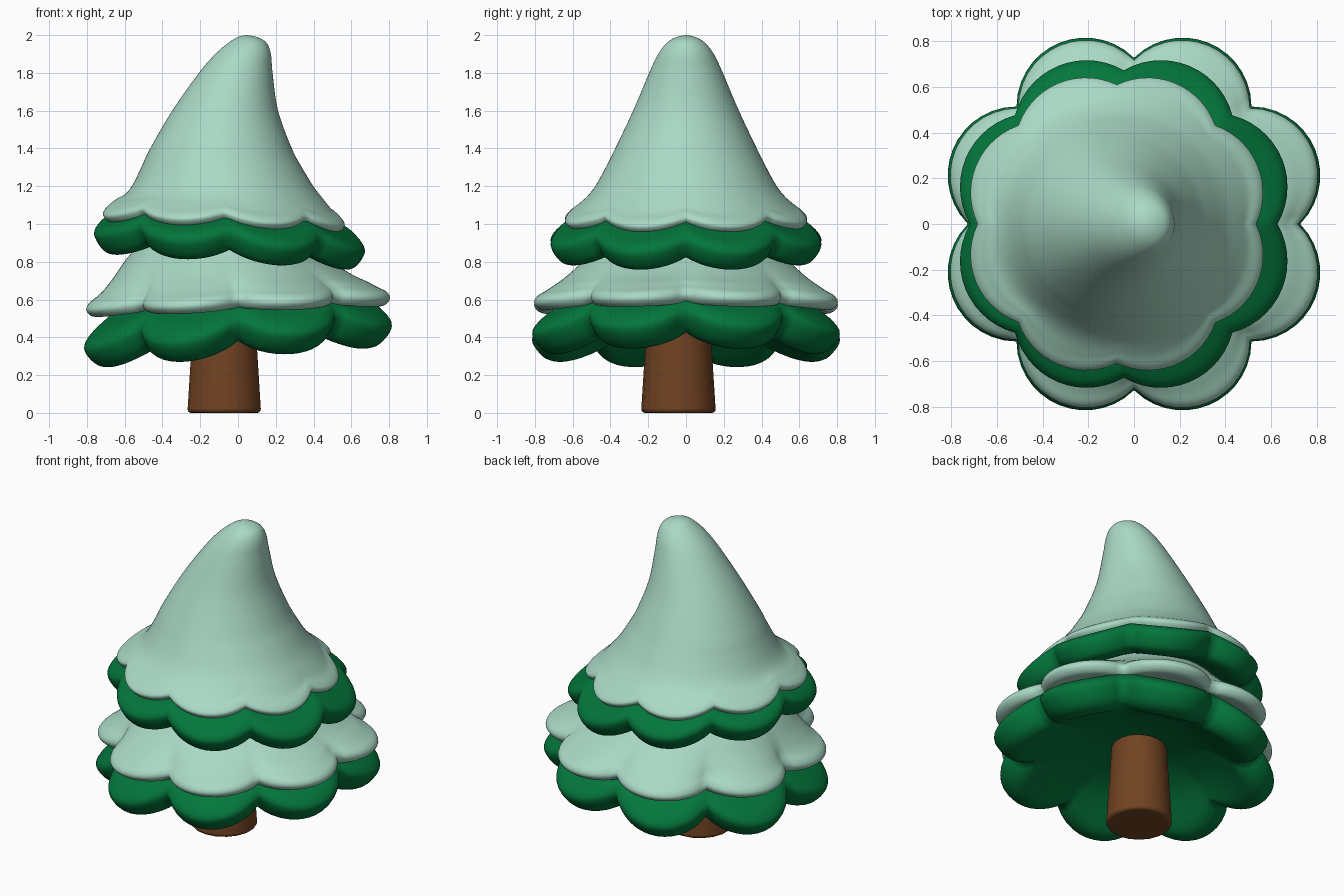
import bpy, bmesh, math
from mathutils import Vector

if "Cube" in bpy.data.objects:
    bpy.data.objects.remove(bpy.data.objects["Cube"])


def material(name, rgb):
    m = bpy.data.materials.new(name)
    m.diffuse_color = (*rgb, 1)
    m.use_nodes = True
    m.node_tree.nodes["Principled BSDF"].inputs["Base Color"].default_value = m.diffuse_color
    return m


SNOW = material("pale frost green", (0.40, 0.69, 0.56))
GREEN = material("pine green", (0.001, 0.18, 0.044))
BROWN = material("bark brown", (0.165, 0.056, 0.016))


def smooth_rows(rows, steps=5):
    """Catmull-Rom curve through the profile rows."""
    pts = [Vector(r) for r in rows]
    out = []
    for i in range(len(pts) - 1):
        a, b, c, d = pts[max(i - 1, 0)], pts[i], pts[i + 1], pts[min(i + 2, len(pts) - 1)]
        for k in range(steps):
            t = k / steps
            out.append(0.5 * (2 * b + (c - a) * t + (2 * a - 5 * b + 4 * c - d) * t * t
                              + (3 * b - a - 3 * c + d) * t ** 3))
    out.append(pts[-1])
    return out


def tier(name, mat, rc, rl, rise, tilt, rows, seg=112):
    """Eight-lobed skirt. rows: radius, height, lobe weight, centre x.
    rc / rl: cusp and lobe radius, rise: how much higher the cusps sit."""
    half = math.pi / 8
    sag = rl - rc * math.cos(half)
    c = ((rc * math.sin(half)) ** 2 + sag ** 2) / (2 * sag)
    d = rl - c
    bm = bmesh.new()
    rings = []
    prof = smooth_rows(rows)
    for i, (r, z, w, cx) in enumerate(prof):
        if i in (0, len(prof) - 1):
            rings.append([bm.verts.new((cx, 0, z))] * seg)
            continue
        r = max(r, 0.004)
        w = min(max(w, 0), 1)
        ring = []
        for j in range(seg):
            th = 2 * math.pi * j / seg
            phi = th % (2 * half) - half
            R = d * math.cos(phi) + math.sqrt(max(c * c - (d * math.sin(phi)) ** 2, 0))
            lobe = (R - rc) / (rl - rc)
            rr = r * (1 + w * (R / rl - 1))
            x, y = rr * math.cos(th), rr * math.sin(th)
            ring.append(bm.verts.new((cx + x, y, z + w * rise * (1 - lobe) + min(1, 1.5 * w) * tilt * x)))
        rings.append(ring)
    for a, b in zip(rings, rings[1:]):
        for j in range(seg):
            k = (j + 1) % seg
            loop = list(dict.fromkeys((a[j], a[k], b[k], b[j])))
            bm.faces.new(loop).smooth = True
    bmesh.ops.recalc_face_normals(bm, faces=bm.faces)
    me = bpy.data.meshes.new(name)
    bm.to_mesh(me)
    bm.free()
    me.materials.append(mat)
    bpy.context.collection.objects.link(bpy.data.objects.new(name, me))


# Lower branches
tier("lower_branches", GREEN, 0.725, 0.855, 0.09, 0.072, [
    (0, .53, 0, 0), (.25, .50, 0, 0), (.45, .435, .15, 0), (.6, .35, .55, 0),
    (.70, .295, 1, 0), (.79, .305, 1, 0), (.855, .38, 1, 0), (.835, .44, 1, 0),
    (.75, .505, .95, 0), (.58, .59, .4, 0), (.3, .70, 0, 0), (0, .74, 0, 0)])

# Lower snow skirt
tier("lower_snow", SNOW, 0.717, 0.846, 0.024, 0.037, [
    (0, .72, 0, 0), (.3, .68, 0, 0), (.55, .605, .5, 0), (.72, .555, 1, 0), (.80, .535, 1, 0),
    (.845, .567, 1, 0), (.83, .607, 1, 0), (.765, .645, .8, -.01), (.65, .72, .3, -.03),
    (.53, .82, .05, -.06), (.42, .92, 0, -.06), (.2, 1.0, 0, -.06), (0, 1.02, 0, -.06)])

# Upper branches
U = -.045
tier("upper_branches", GREEN, 0.67, 0.746, 0.065, -0.065, [
    (0, .95, 0, U), (.35, .915, 0, U), (.52, .85, .5, U), (.61, .805, 1, U), (.69, .805, 1, U),
    (.746, .875, 1, U), (.735, .925, 1, U), (.67, .97, .95, U), (.5, 1.05, .4, U),
    (.25, 1.13, 0, U), (0, 1.17, 0, U)])

# Snow cap with bent tip
S = -.075
tier("snow_cap", SNOW, 0.61, 0.668, 0.045, -0.045, [
    (0, 1.16, 0, S), (.25, 1.12, 0, S), (.5, 1.03, .5, S), (.58, .99, 1, S), (.63, .978, 1, S),
    (.667, 1.01, 1, S), (.65, 1.042, 1, S), (.598, 1.08, .7, S), (.535, 1.135, .3, S),
    (.482, 1.2, .1, -.08), (.425, 1.3, 0, -.087), (.375, 1.4, 0, -.09), (.28, 1.6, 0, -.068),
    (.195, 1.8, 0, -.012), (.147, 1.9, 0, .027), (.1, 1.96, 0, .05), (.05, 1.99, 0, .05),
    (0, 2.0, 0, .045)])

# Trunk
bpy.ops.mesh.primitive_cone_add(vertices=18, radius1=0.198, radius2=0.16, depth=0.6,
                                location=(-0.073, -0.04, 0.3))
trunk = bpy.context.object
trunk.name = "trunk"
trunk.data.materials.append(BROWN)
bev = trunk.modifiers.new("rounded rim", 'BEVEL')
bev.width = 0.02
bev.segments = 3
bev.limit_method = 'ANGLE'
bpy.ops.object.shade_smooth_by_angle(angle=math.radians(40))
